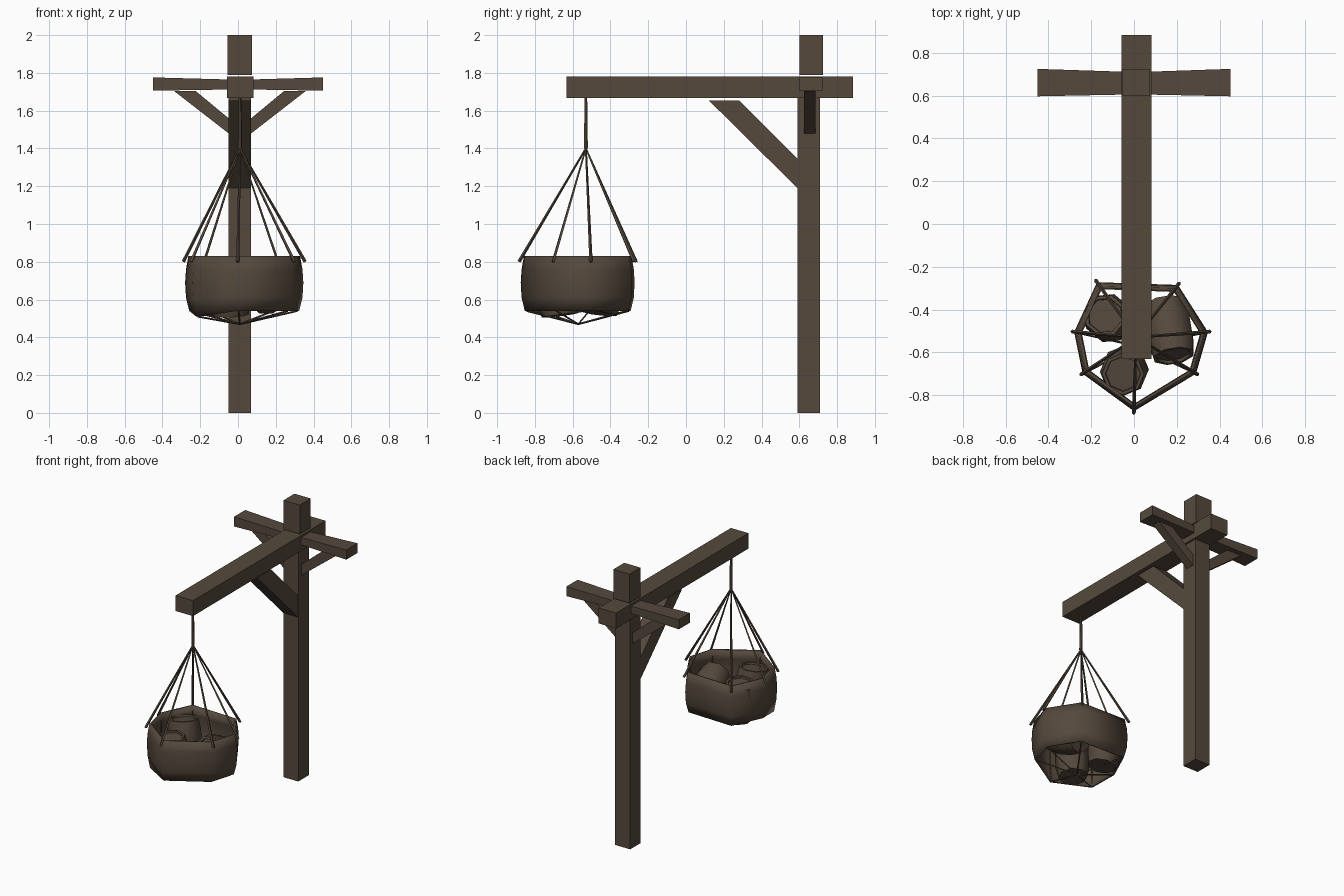
import bpy, bmesh, math
from mathutils import Vector, Matrix

if "Cube" in bpy.data.objects:
    bpy.data.objects.remove(bpy.data.objects["Cube"])

wood = bpy.data.materials.new("dark_brown_wood")
wood.diffuse_color = (0.09, 0.066, 0.046, 1)
wood.use_nodes = True
wood.node_tree.nodes["Principled BSDF"].inputs["Base Color"].default_value = wood.diffuse_color


def finish(name, bm, smooth=False):
    me = bpy.data.meshes.new(name)
    bm.to_mesh(me)
    bm.free()
    me.materials.append(wood)
    for p in me.polygons:
        p.use_smooth = smooth
    ob = bpy.data.objects.new(name, me)
    bpy.context.collection.objects.link(ob)
    return ob


def loft(bm, rings, cap_start=True, cap_end=True):
    vs = [[bm.verts.new(p) for p in r] for r in rings]
    n = len(vs[0])
    for a, b in zip(vs, vs[1:]):
        for i in range(n):
            j = (i + 1) % n
            bm.faces.new((a[i], a[j], b[j], b[i]))
    if cap_start:
        bm.faces.new(vs[0][::-1])
    if cap_end:
        bm.faces.new(vs[-1])


def solid(name, *rings):
    bm = bmesh.new()
    loft(bm, rings)
    bmesh.ops.recalc_face_normals(bm, faces=bm.faces)
    return finish(name, bm)


def box(name, x0, x1, y0, y1, z0, z1):
    q = [(x0, y0), (x1, y0), (x1, y1), (x0, y1)]
    return solid(name, [(x, y, z0) for x, y in q], [(x, y, z1) for x, y in q])


def rod(bm, a, b, r0, r1, sides=5):
    a, b = Vector(a), Vector(b)
    q = (b - a).to_track_quat('Z', 'Y')
    ring = [q @ Vector((math.cos(t), math.sin(t), 0))
            for t in (2 * math.pi * i / sides for i in range(sides))]
    loft(bm, [[a + v * r0 for v in ring], [b + v * r1 for v in ring]])


# Timber frame
CX = 0.01
box("post", -0.05, 0.07, 0.59, 0.71, 0, 1.67)
box("post_top", -0.055, 0.075, 0.60, 0.725, 1.79, 2.0)
box("main_beam", -0.058, 0.082, -0.632, 0.884, 1.668, 1.78)

# Cross arms, slightly thicker at the ends
for side, xi, xe in (("left", -0.05, -0.45), ("right", 0.07, 0.45)):
    rect = lambda x, y0, y1, z0, z1: [(x, y0, z0), (x, y1, z0), (x, y1, z1), (x, y0, z1)]
    solid(side + "_cross_arm", rect(xi, 0.605, 0.712, 1.712, 1.765),
          rect(xe, 0.597, 0.725, 1.706, 1.776))

# Diagonal braces
p = [(0.12, 1.655), (0.28, 1.655), (0.60, 1.335), (0.60, 1.18)]
solid("front_brace", *[[(x, y, z) for y, z in p] for x in (-0.05, 0.068)])
for side, s in (("left", -1), ("right", 1)):
    p = [(0.235, 1.705), (0.35, 1.705), (0.06, 1.48), (0.06, 1.56)]
    solid(side + "_brace", *[[(CX + s * d, y, z) for d, z in (p[0], p[1], p[2], p[3])]
                             for y in (0.624, 0.686)])

# Basket wall: seven-sided bulging band, open above and below
C = Vector((0.03, -0.57))
outline = [Vector(v) for v in ((0.0, -0.875), (0.29, -0.70), (0.346, -0.505), (0.206, -0.285),
                               (-0.173, -0.272), (-0.28, -0.505), (-0.24, -0.70))]


def ring(scale, z, dip=0):
    out = []
    for i, v in enumerate(outline):
        p = C + (v - C) * scale
        out.append((p.x, p.y, z - (dip if i == 6 else 0)))
    return out


bm = bmesh.new()
loft(bm, [ring(0.93, 0.54, 0.03), ring(0.985, 0.61, 0.01), ring(1, 0.69),
          ring(0.985, 0.76), ring(0.945, 0.83)], False, False)
wall = finish("basket_wall", bm, True)
m = wall.modifiers.new("thickness", 'SOLIDIFY')
m.thickness = 0.015
m.offset = -1

# Hanging rope, sling ropes and the net under the basket
apex, base = (CX, -0.53, 1.40), (CX, -0.57, 0.47)
bm = bmesh.new()
rod(bm, (CX, -0.53, 1.67), apex, 0.008, 0.012, 6)
finish("hanging_rope", bm)
bm = bmesh.new()
for p in ring(1.03, 0.80):
    rod(bm, apex, p, 0.005, 0.009, 4)
finish("sling_ropes", bm)
bm = bmesh.new()
low, mid, high = ring(0.9, 0.54, 0.03), ring(0.94, 0.69), ring(0.93, 0.82)
for a, b, c in zip(high, mid, low):
    rod(bm, a, b, 0.005, 0.005, 4)
    rod(bm, b, c, 0.005, 0.005, 4)
    rod(bm, c, base, 0.005, 0.005, 4)
finish("net_ropes", bm)


# Small eight-sided barrels in the basket
def barrel(name, centre, axis, h=0.135, r=0.112):
    prof = [(0.85, -1), (1, -0.4), (1, 0.4), (0.88, 1), (0.74, 1), (0.72, 0.9)]
    angles = [math.pi * (2 * i + 1) / 8 for i in range(8)]
    bm = bmesh.new()
    loft(bm, [[(r * k * math.cos(t), r * k * math.sin(t), h * z) for t in angles]
              for k, z in prof])
    rot = Vector(axis).to_track_quat('Z', 'Y').to_matrix().to_4x4()
    bm.transform(Matrix.Translation(centre) @ rot)
    ob = finish(name, bm)
    bpy.context.view_layer.objects.active = ob
    ob.select_set(True)
    bpy.ops.object.shade_smooth_by_angle(angle=math.radians(50))
    ob.select_set(False)


barrel("front_barrel", (-0.045, -0.685, 0.65), (-0.05, -0.12, 1))
barrel("back_barrel", (-0.12, -0.44, 0.66), (-0.12, 0.1, 1))
barrel("tilted_barrel", (0.165, -0.495, 0.66), (0.15, -0.9, 0.4))
